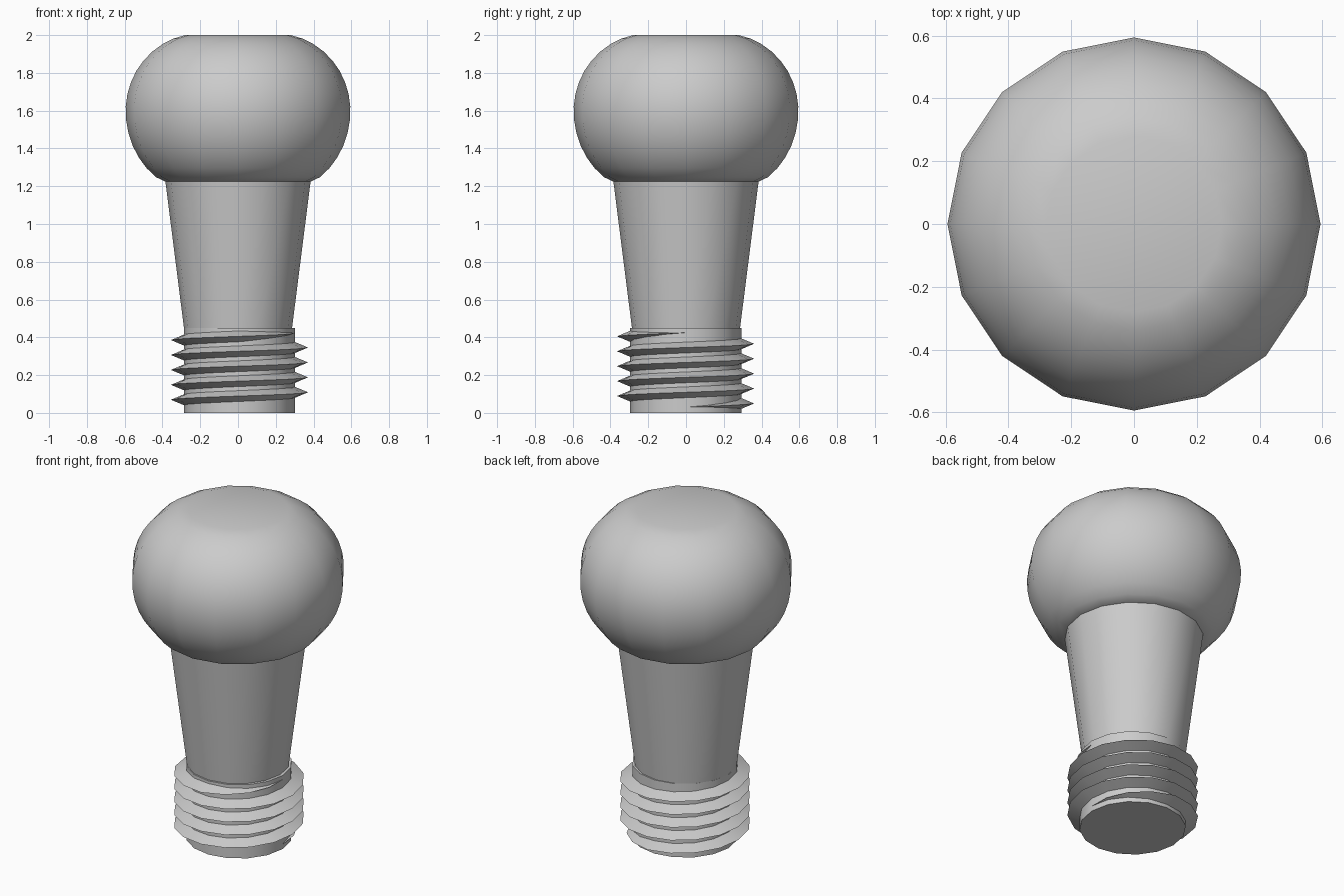
import bpy, bmesh, math

cube = bpy.data.objects.get("Cube")
if cube:
    bpy.data.objects.remove(cube, do_unlink=True)

SIDES = 16
grey = bpy.data.materials.new("plain_grey")
grey.use_nodes = True
colour = (0.6, 0.6, 0.6, 1)
grey.diffuse_color = colour
grey.node_tree.nodes["Principled BSDF"].inputs["Base Color"].default_value = colour


def finish(name, bm, angle=35, location=(0, 0, 0)):
    bmesh.ops.recalc_face_normals(bm, faces=bm.faces)
    mesh = bpy.data.meshes.new(name)
    bm.to_mesh(mesh)
    bm.free()
    mesh.materials.append(grey)
    obj = bpy.data.objects.new(name, mesh)
    obj.location = location
    bpy.context.collection.objects.link(obj)
    bpy.ops.object.select_all(action='DESELECT')
    obj.select_set(True)
    bpy.context.view_layer.objects.active = obj
    bpy.ops.object.shade_smooth_by_angle(angle=math.radians(angle))
    return obj


def lathe(name, profile, location=(0, 0, 0)):
    """Revolve (radius, height) pairs and cap both ends."""
    bm = bmesh.new()
    rings = []
    for r, z in profile:
        rings.append([bm.verts.new((r * math.cos(math.tau * i / SIDES),
                                    r * math.sin(math.tau * i / SIDES), z))
                      for i in range(SIDES)])
    for a, b in zip(rings, rings[1:]):
        for i in range(SIDES):
            j = (i + 1) % SIDES
            bm.faces.new((a[i], a[j], b[j], b[i]))
    bm.faces.new(rings[0])
    bm.faces.new(rings[-1])
    return finish(name, bm, location=location)


# Rounded globe with a flat top
globe = [(0.385, 1.225)]
for k in range(15):
    t = math.radians(-53 + k * 131 / 14)
    height = 0.41 if t > 0 else 0.44
    globe.append((0.195 + 0.4 * math.cos(t), 1.6 + height * math.sin(t)))
globe[-1] = (0.28, 2.0)
lathe("globe", globe)

# Tapered neck
lathe("neck", [(0.285, 0.44), (0.385, 1.23)])

# Threaded base: core and helical ridge
OFFSET = (0.008, -0.002, 0)
lathe("base_core", [(0.295, 0), (0.295, 0.45)], OFFSET)

TURNS, PITCH, START, ROOT, CREST = 5, 0.079, 0.03, 0.282, 0.363
bm = bmesh.new()
steps = TURNS * SIDES
sections = []
for i in range(steps + 1):
    a = math.tau * i / SIDES
    z = START + PITCH * i / SIDES
    # The ridge grows and fades over a quarter turn at each end
    fade = max(0.03, min(1, i / 4, (steps - i) / 4))
    crest = 0.294 + (CREST - 0.294) * fade
    half = 0.034 * fade
    sections.append([bm.verts.new((r * math.cos(a), r * math.sin(a), h))
                     for r, h in ((ROOT, z - half), (crest, z), (ROOT, z + half))])
for a, b in zip(sections, sections[1:]):
    for i in range(3):
        j = (i + 1) % 3
        bm.faces.new((a[i], a[j], b[j], b[i]))
bm.faces.new(sections[0])
bm.faces.new(sections[-1])
finish("screw_thread", bm, 30, OFFSET)
